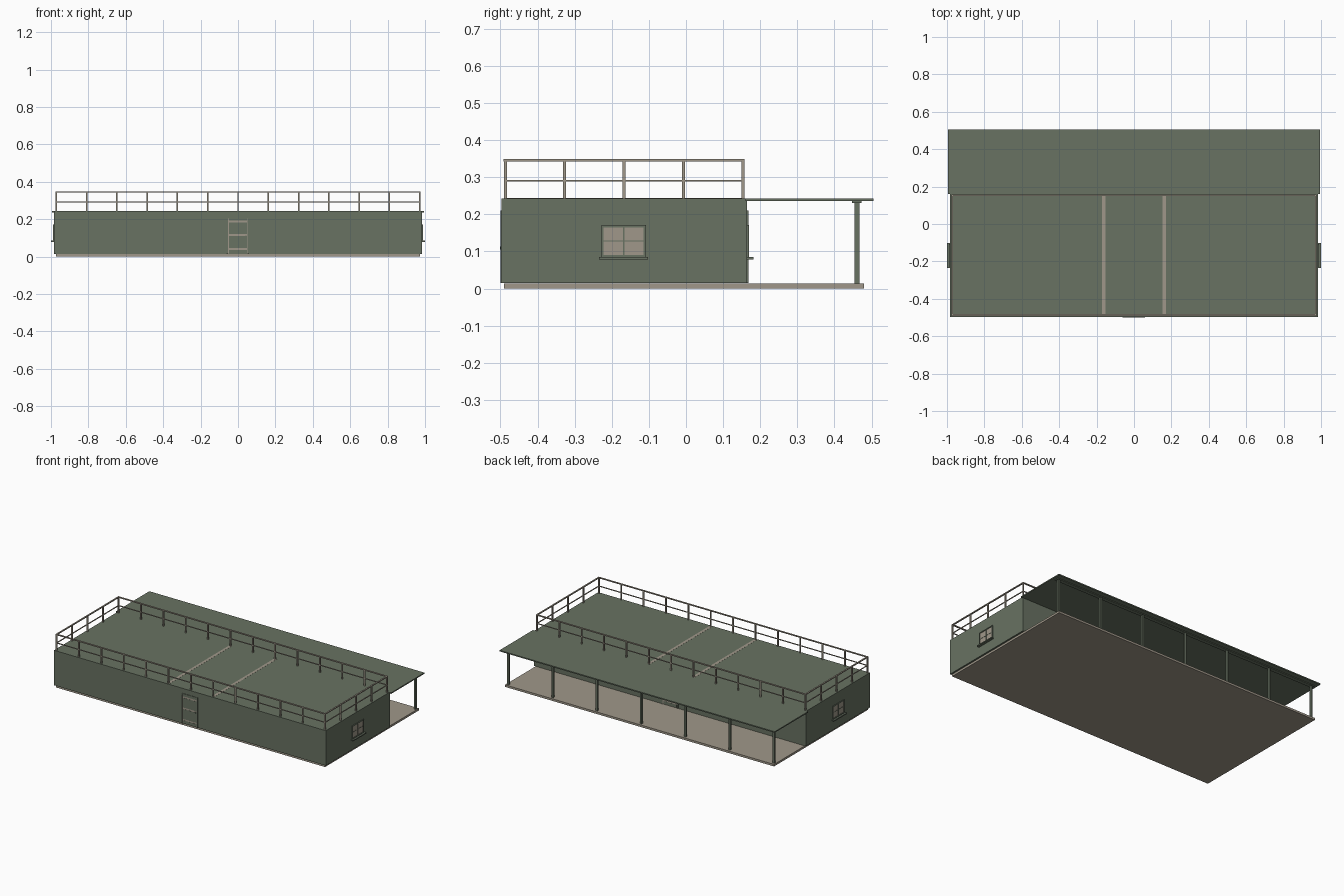
import bpy, math

if "Cube" in bpy.data.objects:
    bpy.data.objects.remove(bpy.data.objects["Cube"])


def mat(name, c):
    m = bpy.data.materials.new(name)
    m.diffuse_color = (*c, 1)
    m.use_nodes = True
    m.node_tree.nodes["Principled BSDF"].inputs["Base Color"].default_value = m.diffuse_color
    return m


GREEN = mat("sage green", (0.138, 0.168, 0.122))
BEIGE = mat("warm beige", (0.350, 0.312, 0.252))

FACES = [(0, 3, 2, 1), (4, 5, 6, 7), (0, 1, 5, 4),
         (1, 2, 6, 5), (2, 3, 7, 6), (3, 0, 4, 7)]


def boxes(name, items, m, loc=(0, 0, 0), rot=0.0):
    """One object from a list of (x0, x1, y0, y1, z0, z1) boxes."""
    v, f = [], []
    for x0, x1, y0, y1, z0, z1 in items:
        n = len(v)
        v += [(x, y, z) for z in (z0, z1)
              for x, y in ((x0, y0), (x1, y0), (x1, y1), (x0, y1))]
        f += [tuple(n + i for i in q) for q in FACES]
    me = bpy.data.meshes.new(name)
    me.from_pydata(v, [], f)
    me.materials.append(m)
    ob = bpy.data.objects.new(name, me)
    ob.location = loc
    ob.rotation_euler.z = rot
    bpy.context.collection.objects.link(ob)
    return ob


YF, YB, XW, ZR = -0.497, 0.165, 0.983, 0.243

# Floor slab and main body
boxes("floor_slab", [(-0.973, 0.973, -0.49, 0.48, 0, 0.0135)], BEIGE)
boxes("house_walls", [(-XW, XW, YF, YB, 0.0145, ZR)], GREEN)

# Tops of the inner walls showing on the roof
boxes("inner_wall_tops", [(s * 0.162 - 0.009, s * 0.162 + 0.009, -0.487, 0.158,
                           ZR - 0.005, ZR + 0.0006) for s in (-1, 1)], BEIGE)

# Porch roof, beam and posts
boxes("porch_roof", [(-0.995, 0.995, 0.16, 0.505, 0.2355, ZR)], GREEN)
boxes("porch_beam", [(-0.975, 0.975, 0.447, 0.473, 0.231, 0.2355)], GREEN)
boxes("porch_posts", [(-0.966 + i * 0.32, -0.954 + i * 0.32, 0.454, 0.467,
                       0.0135, 0.231) for i in range(7)], GREEN)

# Roof railing: posts, then top and middle rails
RX, RY0, RY1 = 0.971, -0.487, 0.153
posts = [(-RX + 2 * RX * i / 12, y) for i in range(13) for y in (RY0, RY1)]
posts += [(s * RX, RY0 + (RY1 - RY0) * j / 4) for s in (-1, 1) for j in (1, 2, 3)]
P = 0.004
boxes("railing_posts", [(x - P, x + P, y - P, y + P, ZR, 0.344)
                        for x, y in posts], BEIGE)
rails = []
for z0, z1, w in ((0.343, 0.349, 0.0045), (0.288, 0.293, 0.0025)):
    rails += [(-RX - w, RX + w, y - w, y + w, z0, z1) for y in (RY0, RY1)]
    rails += [(x - w, x + w, RY0, RY1, z0, z1) for x in (-RX, RX)]
boxes("railing_rails", rails, BEIGE)


def window(name, loc, rot):
    """Four-pane window facing local -y, centred on local x."""
    w, z0, z1, t, d = 0.06, 0.085, 0.171, 0.006, -0.005
    boxes(name + "_panes", [(-w + t, w - t, -0.0015, 0.001, z0 + t, z1 - t)],
          BEIGE, loc, rot)
    zm = (z0 + z1) / 2
    boxes(name + "_frame", [
        (-w, -w + t, d, 0, z0, z1), (w - t, w, d, 0, z0, z1),
        (-w + t, w - t, d, 0, z0, z0 + t), (-w + t, w - t, d, 0, z1 - t, z1),
        (-0.002, 0.002, -0.003, 0, z0 + t, z1 - t),
        (-w + t, w - t, -0.003, 0, zm - 0.0015, zm + 0.0015),
        (-0.066, 0.066, -0.0165, 0, 0.078, z0)], GREEN, loc, rot)


def door(name, loc, rot):
    """Panelled door facing local -y."""
    boxes(name + "_leaf", [(-0.052, 0.052, -0.0012, 0.001, 0.0155, 0.205)],
          BEIGE, loc, rot)
    boxes(name + "_frame", [
        (-0.06, -0.052, -0.003, 0, 0.0145, 0.211),
        (0.052, 0.06, -0.003, 0, 0.0145, 0.211),
        (-0.052, 0.052, -0.003, 0, 0.203, 0.211)], GREEN, loc, rot)
    boxes(name + "_panels", [(-0.046, 0.050, -0.002, 0, a, b) for a, b in
                             ((0.017, 0.036), (0.045, 0.110),
                              (0.120, 0.183), (0.193, 0.203))], GREEN, loc, rot)
    boxes(name + "_handle", [(0.042, 0.047, -0.004, 0, 0.105, 0.113)],
          GREEN, loc, rot)


# Windows on both ends and under the porch
window("right_window", (XW, -0.168, 0), math.pi / 2)
window("left_window", (-XW, -0.168, 0), -math.pi / 2)
for side, x in (("left", -0.57), ("right", 0.57)):
    window("porch_window_" + side, (x, YB, 0), math.pi)

# Front and porch doors
door("front_door", (-0.002, YF, 0), 0)
door("porch_door", (0, YB, 0), math.pi)
